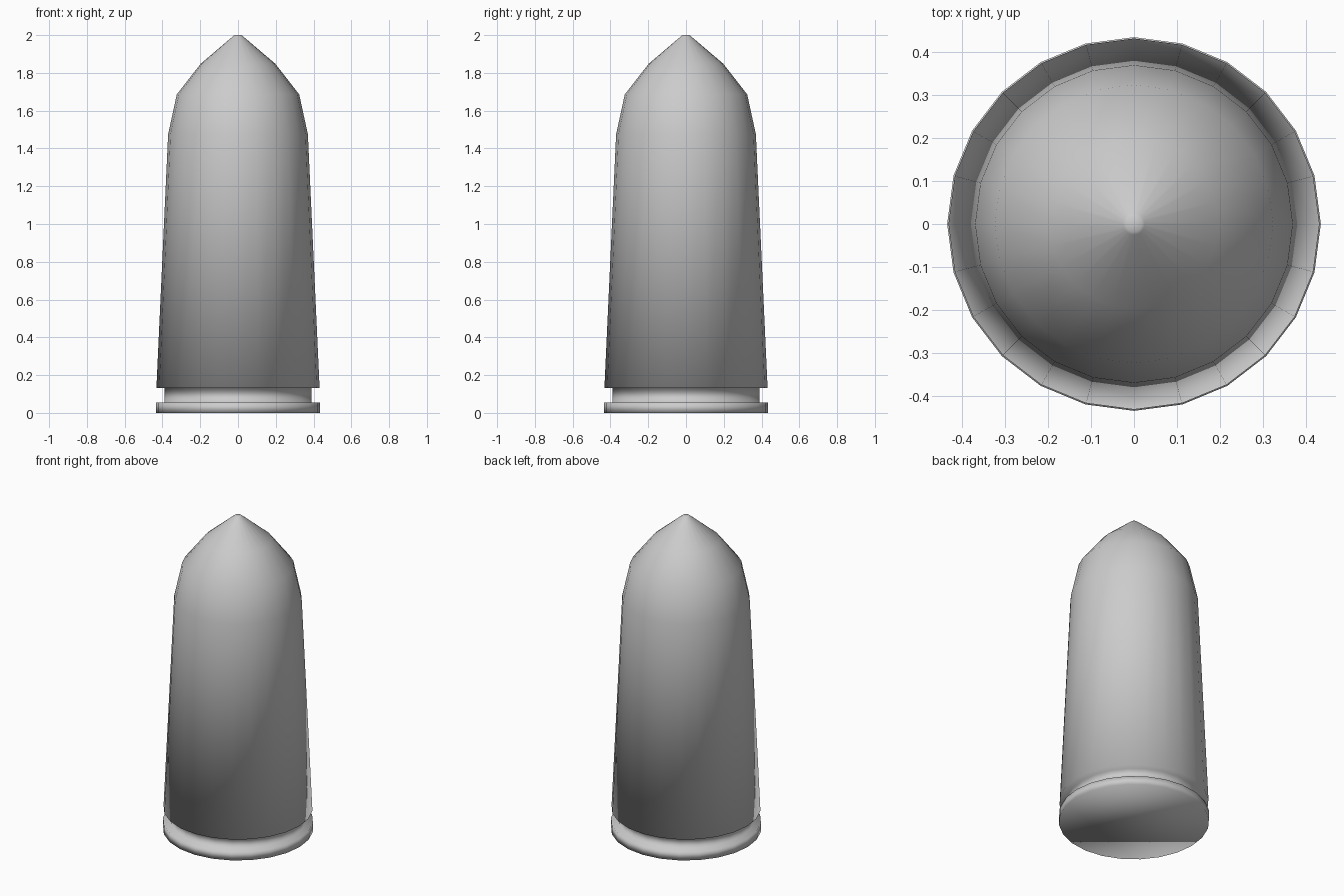
import bpy, bmesh, math

if "Cube" in bpy.data.objects:
    bpy.data.objects.remove(bpy.data.objects["Cube"])

SIDES = 24

# Profile (radius, height) from the base rim up to the tip
PROFILE = [
    (0.435, 0.0), (0.435, 0.055),    # base rim
    (0.39, 0.055), (0.39, 0.132),    # extractor groove
    (0.432, 0.132), (0.37, 1.475),   # tapered case
    (0.324, 1.686), (0.197, 1.849),  # rounded nose
    (0.025, 1.995), (0.018, 2.0),    # blunt tip
]


def lathe(name, profile, sides):
    """Spin a profile around z and cap both ends."""
    bm = bmesh.new()
    rings = []
    for r, z in profile:
        angles = [2 * math.pi * i / sides for i in range(sides)]
        rings.append([bm.verts.new((r * math.cos(a), r * math.sin(a), z)) for a in angles])
    for low, high in zip(rings, rings[1:]):
        for i in range(sides):
            j = (i + 1) % sides
            bm.faces.new((low[i], low[j], high[j], high[i]))
    bm.faces.new(rings[0][::-1])
    bm.faces.new(rings[-1])
    for face in bm.faces:
        face.smooth = True
    mesh = bpy.data.meshes.new(name)
    bm.to_mesh(mesh)
    bm.free()
    obj = bpy.data.objects.new(name, mesh)
    bpy.context.collection.objects.link(obj)
    return obj


# Whole cartridge body, smooth shaded
lathe("cartridge", PROFILE, SIDES)
